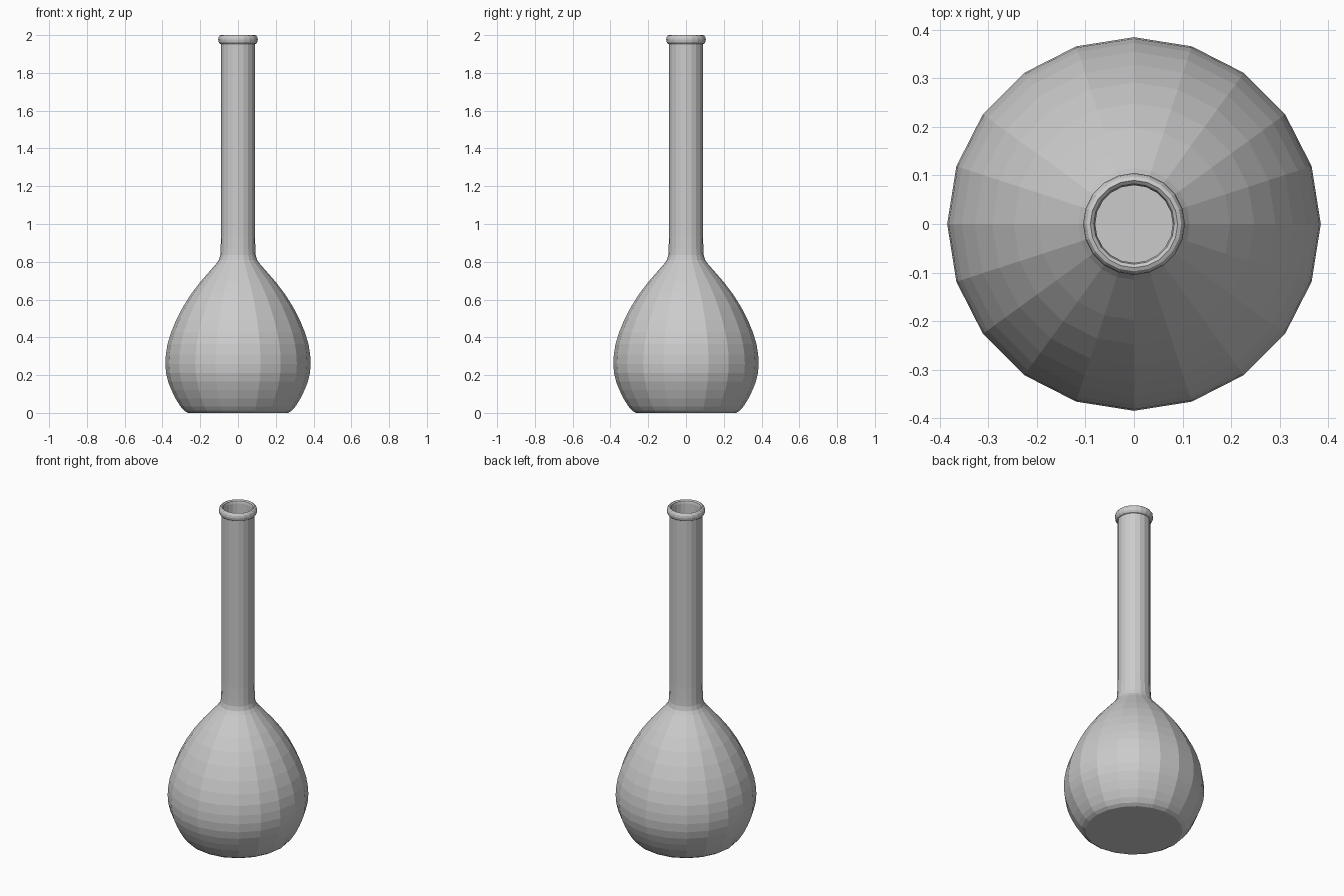
import bpy, bmesh, math

if "Cube" in bpy.data.objects:
    bpy.data.objects.remove(bpy.data.objects["Cube"])

SIDES = 20
WALL = 0.01

# Outer silhouette (radius, height), bottom to top
body = [(0.265, 0.0), (0.285, 0.012), (0.305, 0.035), (0.33, 0.075),
        (0.352, 0.12), (0.37, 0.165), (0.381, 0.21), (0.385, 0.26),
        (0.382, 0.31), (0.373, 0.365), (0.355, 0.425), (0.328, 0.49),
        (0.292, 0.56), (0.248, 0.63), (0.198, 0.695), (0.15, 0.75),
        (0.115, 0.79), (0.101, 0.81), (0.094, 0.835), (0.092, 0.87), (0.09, 0.94)]
neck_top = [(0.09, 1.952)]

# Rounded lip around the mouth
lip = [(0.09 + 0.015 * math.cos(a), 1.976 + 0.024 * math.sin(a))
       for a in (math.radians(d) for d in range(-60, 91, 30))] + [(0.083, 1.994), (0.08, 1.98)]

# Inner wall, running back down to the inside floor
inner = [(r - WALL, max(z, WALL)) for r, z in reversed(body[1:])]

profile = body + neck_top + lip + inner

bm = bmesh.new()
rings = []
for r, z in profile:
    rings.append([bm.verts.new((r * math.cos(2 * math.pi * i / SIDES),
                                r * math.sin(2 * math.pi * i / SIDES), z))
                  for i in range(SIDES)])
for a, b in zip(rings, rings[1:]):
    for i in range(SIDES):
        j = (i + 1) % SIDES
        bm.faces.new((a[i], a[j], b[j], b[i]))
# Underside and inside floor
bm.faces.new(rings[0][::-1])
bm.faces.new(rings[-1])
bmesh.ops.recalc_face_normals(bm, faces=bm.faces[:])

mesh = bpy.data.meshes.new("flask")
bm.to_mesh(mesh)
bm.free()
flask = bpy.data.objects.new("flask", mesh)
bpy.context.collection.objects.link(flask)
